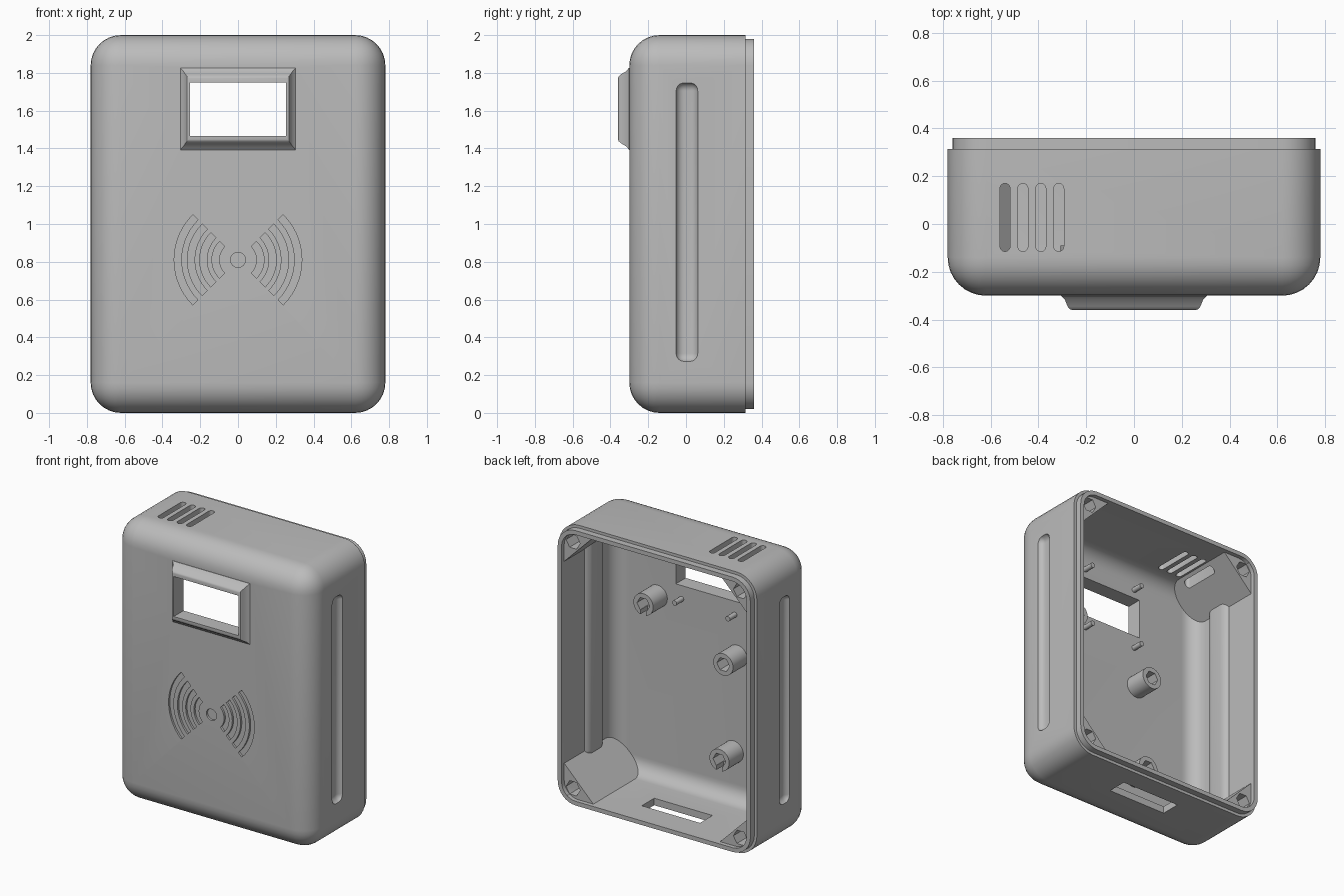
import bpy, bmesh
from math import sin, cos, pi, radians
from mathutils import Vector

if "Cube" in bpy.data.objects:
    bpy.data.objects.remove(bpy.data.objects["Cube"])

grey = bpy.data.materials.new("grey_plastic")
grey.use_nodes = True
COLOUR = (0.5, 0.5, 0.5, 1)
grey.diffuse_color = COLOUR
grey.node_tree.nodes["Principled BSDF"].inputs["Base Color"].default_value = COLOUR


def finish(name, bm):
    bmesh.ops.recalc_face_normals(bm, faces=bm.faces)
    mesh = bpy.data.meshes.new(name)
    bm.to_mesh(mesh)
    bm.free()
    mesh.materials.append(grey)
    ob = bpy.data.objects.new(name, mesh)
    bpy.context.collection.objects.link(ob)
    return ob


def rounded_box(name, lo, hi, radius, keep_back=True, segments=8):
    """Box with rounded edges; the rim at the back can stay sharp."""
    bm = bmesh.new()
    bmesh.ops.create_cube(bm, size=1)
    lo, hi = Vector(lo), Vector(hi)
    for v in bm.verts:
        v.co = (lo + hi) / 2 + v.co * (hi - lo)
    edges = [e for e in bm.edges
             if not (keep_back and all(v.co.y > hi.y - 0.001 for v in e.verts))]
    bmesh.ops.bevel(bm, geom=edges, offset=radius, segments=segments,
                    profile=0.5, affect='EDGES', clamp_overlap=True)
    return finish(name, bm)


def prism(name, points, lo, hi, axis="y"):
    """Extrude an outline along y (points are x, z) or z (points are x, y)."""
    bm = bmesh.new()
    def place(p, d):
        return (p[0], d, p[1]) if axis == "y" else (p[0], p[1], d)
    a = [bm.verts.new(place(p, lo)) for p in points]
    b = [bm.verts.new(place(p, hi)) for p in points]
    bm.faces.new(a)
    bm.faces.new(b)
    for i in range(len(a)):
        j = (i + 1) % len(a)
        bm.faces.new((a[i], a[j], b[j], b[i]))
    return finish(name, bm)


def ring(x, z, r, n, turn=0.0):
    return [(x + r * cos(turn + 2 * pi * i / n), z + r * sin(turn + 2 * pi * i / n))
            for i in range(n)]


def rect(x0, x1, z0, z1):
    return [(x0, z0), (x1, z0), (x1, z1), (x0, z1)]


def arc(r0, r1, middle, n=14):
    angles = [middle + radians(-45 + 90 * i / n) for i in range(n + 1)]
    outer = [(r1 * cos(a), 0.81 + r1 * sin(a)) for a in angles]
    inner = [(r0 * cos(a), 0.81 + r0 * sin(a)) for a in reversed(angles)]
    return outer + inner


def combine(target, tool, operation="DIFFERENCE"):
    mod = target.modifiers.new("join", "BOOLEAN")
    mod.operation, mod.solver, mod.object = operation, "EXACT", tool
    bpy.context.view_layer.objects.active = target
    bpy.ops.object.modifier_apply(modifier=mod.name)
    bpy.data.objects.remove(tool)


def frame_front():
    """Raised window frame with flared sides and a rounded rim."""
    bm = bmesh.new()
    rows = [(-0.27, 0.31, 0.22), (-0.302, 0.305, 0.217), (-0.315, 0.29, 0.2),
            (-0.345, 0.278, 0.182), (-0.356, 0.27, 0.172), (-0.36, 0.26, 0.162)]
    loops = [[bm.verts.new((sx * w, y, 1.61 + sz * h))
              for sx, sz in ((-1, -1), (1, -1), (1, 1), (-1, 1))] for y, w, h in rows]
    bm.faces.new(loops[0])
    bm.faces.new(loops[-1])
    for a, b in zip(loops, loops[1:]):
        for i in range(4):
            j = (i + 1) % 4
            bm.faces.new((a[i], a[j], b[j], b[i]))
    return finish("window_frame", bm)


# Outer case, back lip and window frame
case = rounded_box("case", (-0.78, -0.30, 0), (0.78, 0.315, 2), 0.16)
combine(case, rounded_box("lip", (-0.76, -0.2, 0.02), (0.76, 0.36, 1.98), 0.14), "UNION")
combine(case, frame_front(), "UNION")

# Cavity, with corner pillars and grip bulges left standing
cavity = rounded_box("cavity", (-0.73, -0.25, 0.05), (0.73, 0.5, 1.95), 0.11)
for sx in (-1, 1):
    for top in (0, 1):
        def corner(d):
            return sx * (0.8 - d), (2.02 - d if top else d - 0.02)
        x0, z0 = corner(0)
        x1, z1 = corner(0.37)
        combine(cavity, prism("pillar", [(x0, z0), (x1, z0), (x0, z1)], -0.4, 0.33))
    combine(cavity, rounded_box("bulge", (sx * 0.8 - 0.1, -0.1, 0.22),
                                (sx * 0.8 + 0.1, 0.11, 1.8), 0.06, False))
combine(case, cavity)

# Grip grooves in both sides
for sx in (-1, 1):
    combine(case, rounded_box("grip", (sx * 0.8 - 0.05, -0.055, 0.27),
                              (sx * 0.8 + 0.05, 0.065, 1.75), 0.045, False))

# Window, cable opening and vent slots
combine(case, prism("window", rect(-0.255, 0.255, 1.465, 1.75), -0.5, -0.1))
combine(case, prism("cable_port", rect(-0.23, 0.23, 0.03, 0.17), -0.1, 0.12, "z"))
for i in range(4):
    x = -0.54 + 0.075 * i
    ends = [(x + 0.021 * cos(pi * k / 8), (0.149 if k <= 8 else -0.094) + 0.021 * sin(pi * k / 8))
            for k in range(9)]
    ends += [(x - 0.021 * cos(pi * k / 8), -0.094 - 0.021 * sin(pi * k / 8)) for k in range(9)]
    combine(case, prism("vent", ends, 1.75, 2.1, "z"))

# Engraved signal symbol
combine(case, prism("dot", ring(0, 0.81, 0.04, 24), -0.4, -0.285))
for r in (0.10, 0.165, 0.23, 0.30):
    for middle in (0, pi):
        combine(case, prism("wave", arc(r, r + 0.038, middle), -0.4, -0.285))

# Nut pockets and screw holes in the corner pillars
for x in (-0.66, 0.66):
    for z in (0.12, 1.88):
        combine(case, prism("nut_pocket", ring(x, z, 0.055, 6), 0.22, 0.4))
        combine(case, prism("screw_hole", ring(x, z, 0.026, 16), 0.05, 0.3))

parts = [case]

# Board standoffs with hexagonal sockets, two of them slotted
for n, (x, z, slotted) in enumerate(((0.40, 1.34, True), (-0.23, 1.08, False), (-0.20, 0.39, True))):
    post = prism(f"standoff_{n + 1}", ring(x, z, 0.078, 32), -0.27, -0.09)
    combine(post, prism("socket", ring(x, z, 0.05, 6), -0.2, 0))
    if slotted:
        combine(post, prism("slot", rect(x - 0.022, x + 0.022, z - 0.1, z), -0.17, 0))
    parts.append(post)

# Display locating pins
for x in (-0.21, 0.21):
    for z in (1.37, 1.81):
        side = ("left" if x > 0 else "right") + ("_upper" if z > 1.6 else "_lower")
        parts.append(prism("pin_" + side, ring(x, z, 0.018, 16), -0.27, -0.17))

# Smooth shading with sharp edges kept
bpy.ops.object.select_all(action="DESELECT")
for ob in parts:
    ob.select_set(True)
bpy.context.view_layer.objects.active = case
bpy.ops.object.shade_smooth_by_angle(angle=radians(30))
